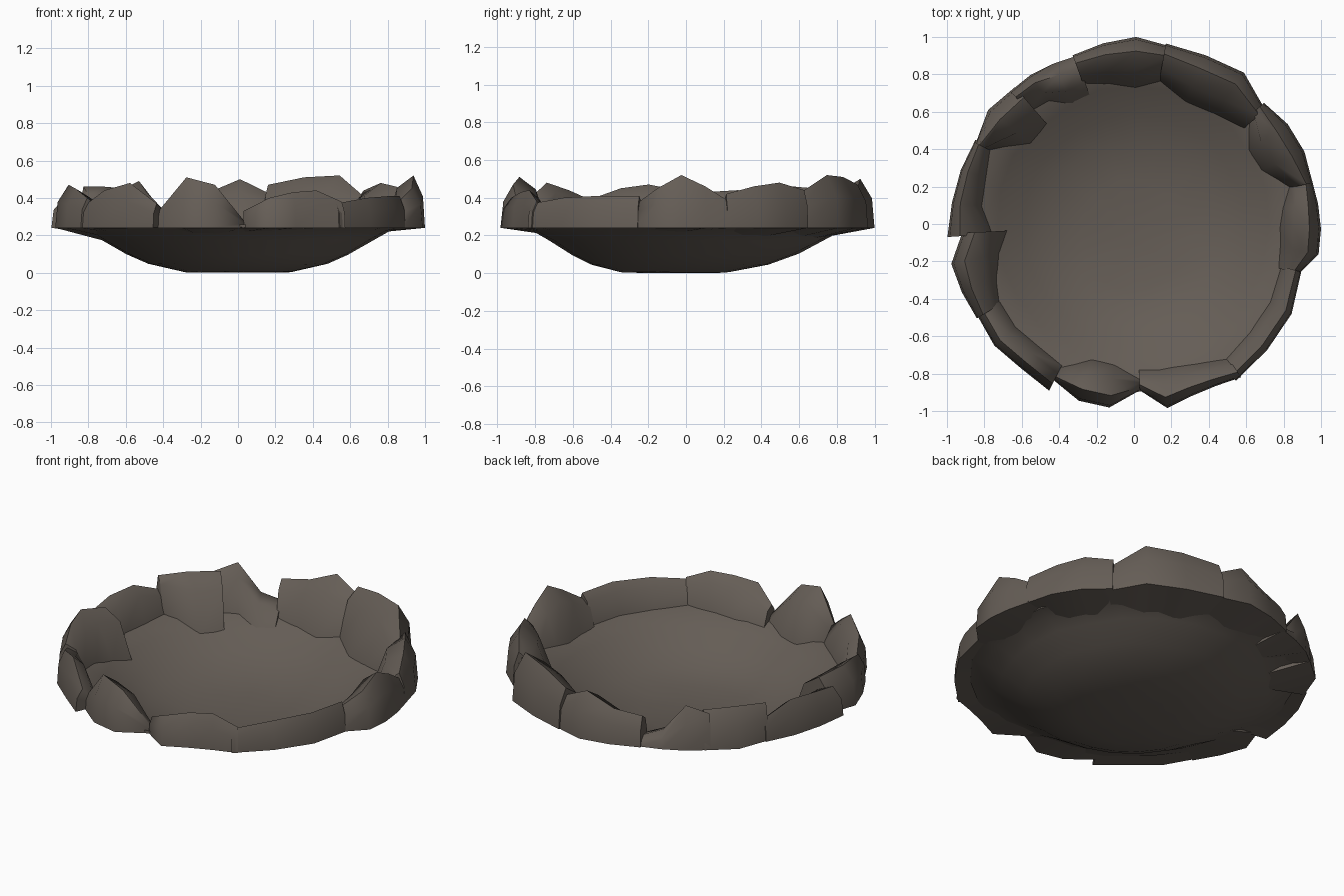
import bpy, bmesh, math, random

random.seed(4)
if "Cube" in bpy.data.objects:
    bpy.data.objects.remove(bpy.data.objects["Cube"])

stone = bpy.data.materials.new("warm grey stone")
stone.use_nodes = True
stone.diffuse_color = (0.13, 0.11, 0.093, 1)
stone.node_tree.nodes["Principled BSDF"].inputs["Base Color"].default_value = stone.diffuse_color

# Outer bowl section as (radius, height), and its thin wall
SECTION = [(0.29, 0.005), (0.47, 0.045), (0.6, 0.1), (0.73, 0.175), (0.82, 0.225), (0.89, 0.24)]
WALL = 0.015


def finish(bm, name, angle):
    """Turn a bmesh into a stone object that is smooth up to an edge angle."""
    bmesh.ops.recalc_face_normals(bm, faces=bm.faces)
    mesh = bpy.data.meshes.new(name)
    bm.to_mesh(mesh)
    bm.free()
    obj = bpy.data.objects.new(name, mesh)
    bpy.context.collection.objects.link(obj)
    mesh.materials.append(stone)
    bpy.ops.object.select_all(action='DESELECT')
    bpy.context.view_layer.objects.active = obj
    obj.select_set(True)
    bpy.ops.object.shade_smooth_by_angle(angle=math.radians(angle))


def polar(bm, radius, angle, z):
    return bm.verts.new((radius * math.cos(angle), radius * math.sin(angle), z))


def bowl_height(radius):
    """Height of the inside of the bowl at a radius."""
    for (r0, z0), (r1, z1) in zip(SECTION, SECTION[1:]):
        if radius <= r1:
            return z0 + (z1 - z0) * (radius - r0) / (r1 - r0) + WALL
    return SECTION[-1][1] + WALL


def make_bowl(sides=24):
    """Thin dish with a slightly uneven, hand-carved surface."""
    bm = bmesh.new()
    wobble = [[random.uniform(-0.012, 0.012) for _ in range(sides)] for _ in SECTION]
    layers = []
    for lift in (0, WALL):
        rings = []
        for (r, z), bumps in zip(SECTION, wobble):
            rings.append([polar(bm, r + b, math.tau * i / sides, z + lift + b * 0.3)
                          for i, b in enumerate(bumps)])
        centre = bm.verts.new((0, 0, lift))
        for i in range(sides):
            j = (i + 1) % sides
            bm.faces.new((centre, rings[0][i], rings[0][j]))
            for low, high in zip(rings, rings[1:]):
                bm.faces.new((low[i], high[i], high[j], low[j]))
        layers.append(rings[-1])
    for i in range(sides):
        j = (i + 1) % sides
        bm.faces.new((layers[0][i], layers[1][i], layers[1][j], layers[0][j]))
    # The flat bottom sits a little towards the front
    for v in bm.verts:
        v.co.y -= 0.1 * max(0, 1 - v.co.xy.length / 0.7)
    finish(bm, "bowl", 50)


def make_rock(name, start, end, outer, inner, tops):
    """Rim stone between two angles; radii and crest heights in hundredths."""
    bm = bmesh.new()
    rings = []
    for i, (far, near, top) in enumerate(zip(outer, inner, tops)):
        angle = math.radians(start + (end - start) * i / (len(outer) - 1))
        far, near, top = far / 100, near / 100, top / 100
        width = far - near
        foot = bowl_height(near)
        # Upright outer wall, crest, top falling inward, then the inner slope
        section = [(far, 0.24),
                   (far - width * 0.05, 0.24 + (top - 0.24) * 0.6),
                   (far - width * 0.28, top),
                   (near + width * 0.32, top - (top - foot) * 0.22),
                   (near, foot)]
        rings.append([polar(bm, r, angle, z) for r, z in section])
    for a, b in zip(rings, rings[1:]):
        for k in range(len(a)):
            n = (k + 1) % len(a)
            bm.faces.new((a[k], a[n], b[n], b[k]))
    bm.faces.new(rings[0])
    bm.faces.new(rings[-1])
    finish(bm, name, 60)


make_bowl()

# Ring of rim stones, counter-clockwise from the left side
make_rock("rim_rock_left", -17, 14, (92, 100, 100, 99, 98), (81, 79, 78, 80, 86), (37, 45, 52, 46, 38))
make_rock("rim_rock_left_rear", 13, 43, (98, 99, 98, 95), (86, 74, 73, 84), (42, 46, 48, 44))
make_rock("rim_rock_back_left", 41, 80, (93, 100, 98, 98), (78, 73, 71, 78), (41, 52, 51, 47))
make_rock("rim_rock_back", 79, 110, (97, 100, 98, 96), (78, 73, 76, 80), (42, 50, 43, 41))
make_rock("rim_rock_back_right", 109, 133, (95, 96, 97, 97), (73, 72, 80, 82), (28, 33, 49, 44))
make_rock("rim_rock_right_rear", 131, 153, (97, 99, 95), (71, 70, 87), (45, 46, 46))
make_rock("rim_rock_right", 152, 184, (96, 97, 98, 100), (87, 83, 82, 76), (37, 44, 43, 40))
make_rock("rim_rock_right_middle", 183, 211, (92, 100, 99, 98), (68, 74, 79, 84), (44, 47, 45, 40))
make_rock("rim_rock_right_front", 210, 243, (97, 99, 98, 100), (83, 84, 83, 85), (37, 44, 48, 37))
make_rock("rim_rock_front", 243, 272, (94, 99, 99, 89), (86, 76, 76, 83), (34, 51, 47, 28))
make_rock("rim_rock_front_left", 272, 305, (89, 100, 97, 97, 100), (78, 79, 80, 83, 88), (33, 40, 43, 44, 38))
make_rock("rim_rock_left_front", 303, 344, (100, 98, 97, 93), (88, 85, 84, 82), (37, 40, 41, 41))
